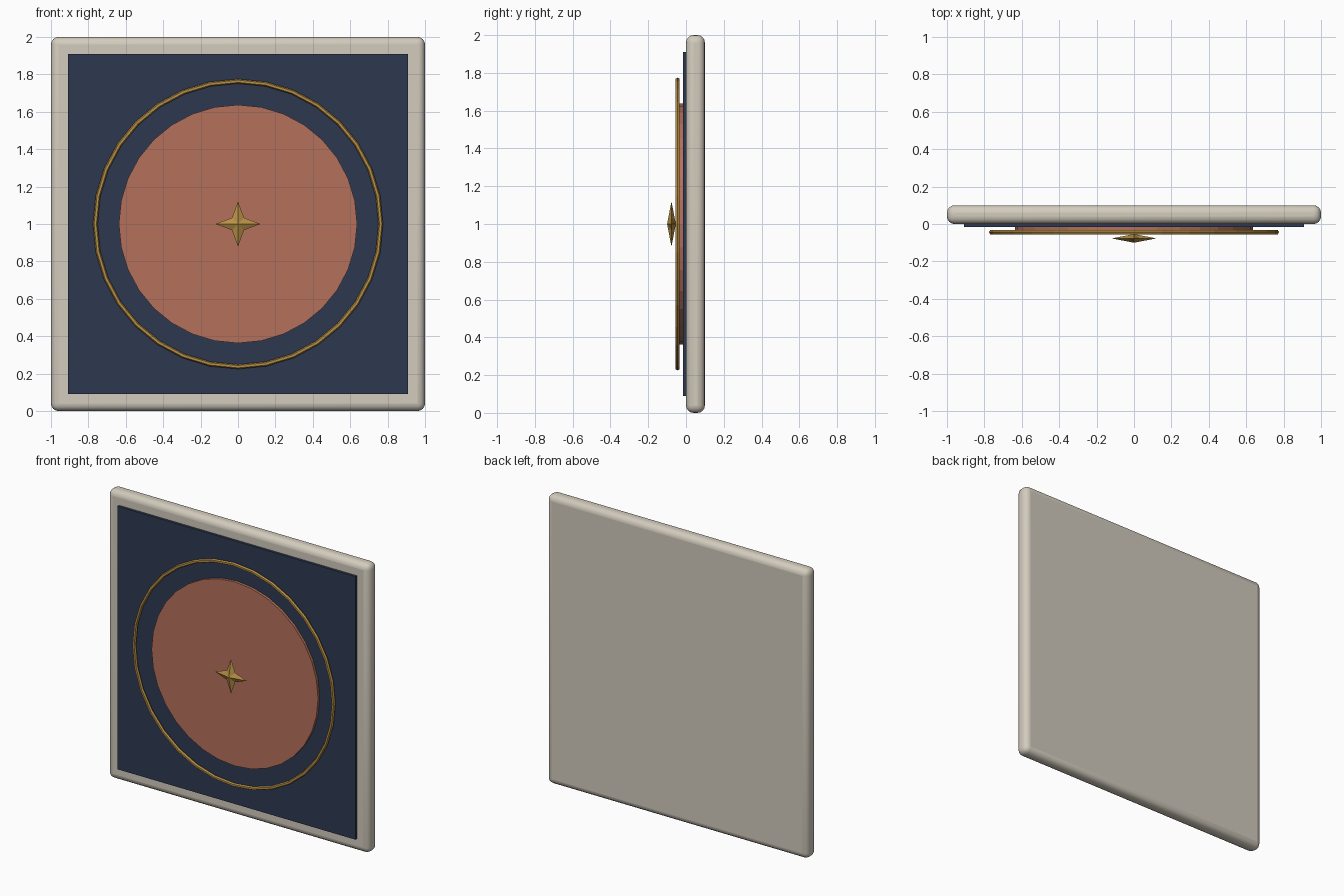
import bpy, math

if "Cube" in bpy.data.objects:
    bpy.data.objects.remove(bpy.data.objects["Cube"])


def paint(obj, rgb):
    mat = bpy.data.materials.new(obj.name + "_colour")
    mat.diffuse_color = (*rgb, 1)
    mat.use_nodes = True
    mat.node_tree.nodes["Principled BSDF"].inputs["Base Color"].default_value = mat.diffuse_color
    obj.data.materials.append(mat)


def box(name, size, centre, rgb):
    bpy.ops.mesh.primitive_cube_add(size=1, location=centre)
    obj = bpy.context.object
    obj.name = name
    obj.scale = size
    bpy.ops.object.transform_apply(location=False, rotation=False, scale=True)
    paint(obj, rgb)
    return obj


GOLD = (0.48, 0.28, 0.06)

# Stone slab with rounded edges
slab = box("tile_slab", (2, 0.10, 2), (0, 0.05, 1), (0.65, 0.60, 0.51))
bevel = slab.modifiers.new("rounded_edges", "BEVEL")
bevel.width = 0.04
bevel.segments = 4
bpy.ops.object.shade_smooth_by_angle(angle=math.radians(35))

# Dark blue face panel
box("face_panel", (1.82, 0.02, 1.82), (0, -0.007, 1), (0.027, 0.040, 0.080))

# Terracotta disc
bpy.ops.mesh.primitive_cylinder_add(vertices=32, radius=0.637, depth=0.03,
                                    location=(0, -0.02, 1),
                                    rotation=(math.pi / 2, 0, 0))
disc = bpy.context.object
disc.name = "centre_disc"
paint(disc, (0.46, 0.165, 0.105))

# Thin gold ring
bpy.ops.mesh.primitive_torus_add(major_radius=0.763, minor_radius=0.0125,
                                 major_segments=32, minor_segments=6,
                                 location=(0, -0.044, 1),
                                 rotation=(math.pi / 2, 0, 0))
ring = bpy.context.object
ring.name = "gold_ring"
paint(ring, GOLD)

# Four-pointed faceted star: outline joined to a front and a back apex
verts = []
for i in range(8):
    r = 0.12 if i % 2 == 0 else 0.046
    a = i * math.pi / 4
    verts.append((r * math.cos(a), 0, r * math.sin(a)))
verts += [(0, -0.023, 0), (0, 0.023, 0)]
faces = []
for i in range(8):
    j = (i + 1) % 8
    faces += [(i, j, 8), (j, i, 9)]
mesh = bpy.data.meshes.new("gold_star")
mesh.from_pydata(verts, [], faces)
star = bpy.data.objects.new("gold_star", mesh)
star.location = (0, -0.077, 1)
bpy.context.collection.objects.link(star)
paint(star, GOLD)
